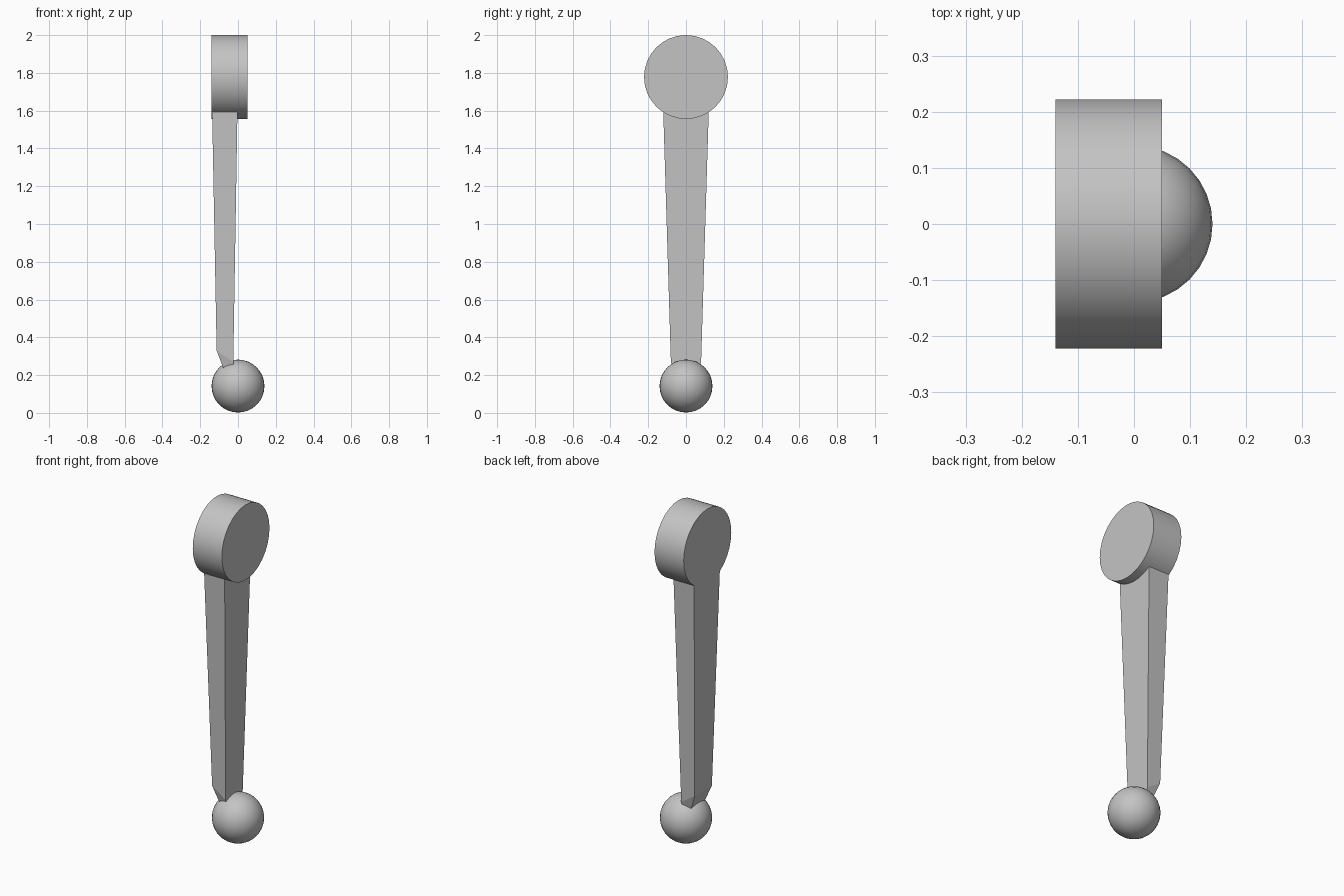
import bpy, bmesh, math

cube = bpy.data.objects.get("Cube")
if cube:
    bpy.data.objects.remove(cube, do_unlink=True)

GREY = (0.55, 0.55, 0.55, 1)
grey = bpy.data.materials.new("plain grey")
grey.use_nodes = True
grey.diffuse_color = GREY
grey.node_tree.nodes["Principled BSDF"].inputs["Base Color"].default_value = GREY


def finish(obj, name, smooth=True):
    obj.name = name
    obj.data.materials.append(grey)
    if smooth:
        bpy.ops.object.shade_smooth_by_angle(angle=math.radians(35))


# Round hub, its axis across the handle
bpy.ops.mesh.primitive_cylinder_add(vertices=32, radius=0.222, depth=0.19,
                                    location=(-0.045, 0, 1.778),
                                    rotation=(0, math.pi / 2, 0))
finish(bpy.context.object, "hub")

# Ball knob at the free end
bpy.ops.mesh.primitive_uv_sphere_add(segments=32, ring_count=16, radius=0.14,
                                     location=(0, 0, 0.142))
finish(bpy.context.object, "ball_knob")

# Tapered arm: stacked rectangles (outer x, inner x, half width, outer z, inner z)
sections = [
    (-0.138, -0.002, 0.122, 1.65, 1.65),
    (-0.113, -0.025, 0.08, 0.33, 0.27),
    (-0.06, -0.025, 0.055, 0.19, 0.19),
]
bm = bmesh.new()
rings = []
for outer, inner, half, z_outer, z_inner in sections:
    rings.append([bm.verts.new(p) for p in (
        (outer, -half, z_outer), (inner, -half, z_inner),
        (inner, half, z_inner), (outer, half, z_outer))])
for upper, lower in zip(rings, rings[1:]):
    for i in range(4):
        j = (i + 1) % 4
        bm.faces.new((upper[i], lower[i], lower[j], upper[j]))
bm.faces.new(rings[0])
bm.faces.new(rings[-1][::-1])
bmesh.ops.recalc_face_normals(bm, faces=bm.faces)
mesh = bpy.data.meshes.new("arm")
bm.to_mesh(mesh)
bm.free()
arm = bpy.data.objects.new("arm", mesh)
bpy.context.collection.objects.link(arm)
finish(arm, "arm", smooth=False)
